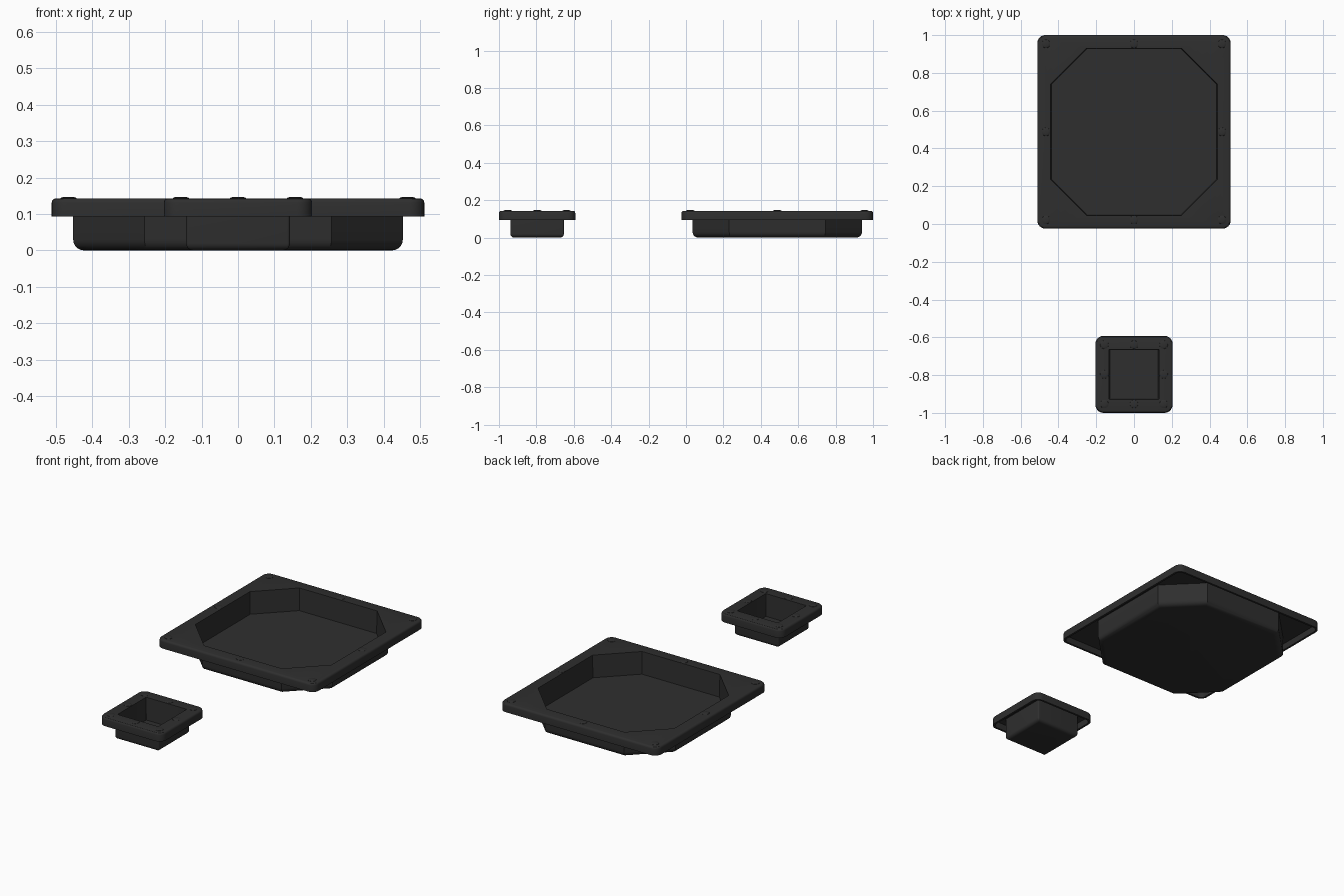
import bpy, bmesh, math

if "Cube" in bpy.data.objects:
    bpy.data.objects.remove(bpy.data.objects["Cube"])

black = bpy.data.materials.new("black_plastic")
black.diffuse_color = (0.028, 0.028, 0.028, 1)
black.use_nodes = True
black.node_tree.nodes["Principled BSDF"].inputs["Base Color"].default_value = black.diffuse_color

N = 7                      # points per corner
TOP, LIP, WALL = 0.143, 0.093, 0.012


def outline(half, corner, rounded):
    """Square outline whose corners are either arcs or straight chamfers."""
    pts = []
    for q in range(4):
        for i in range(N):
            t = i / (N - 1)
            if rounded:
                a = t * math.pi / 2
                x = half - corner + corner * math.cos(a)
                y = half - corner + corner * math.sin(a)
            else:
                x, y = half - corner * t, half - corner * (1 - t)
            for _ in range(q):
                x, y = -y, x
            pts.append((x, y))
    return pts


def finish(bm, name, y):
    bmesh.ops.recalc_face_normals(bm, faces=bm.faces)
    me = bpy.data.meshes.new(name)
    bm.to_mesh(me)
    bm.free()
    me.materials.append(black)
    ob = bpy.data.objects.new(name, me)
    ob.location.y = y
    bpy.context.collection.objects.link(ob)
    bpy.ops.object.select_all(action='DESELECT')
    ob.select_set(True)
    bpy.context.view_layer.objects.active = ob
    bpy.ops.object.shade_smooth_by_angle(angle=math.radians(30))
    return ob


def tray(name, y, rim, basin, cut, rounded, fillet):
    rings = []

    def basin_ring(inset, z):
        c = max(cut - inset * (1 if rounded else 0.586), 0.002)
        rings.append((outline(basin - inset, c, rounded), z))

    def rim_ring(inset, z):
        rings.append((outline(rim - inset, 0.042 - inset, True), z))

    # outside of the basin with a rounded bottom edge
    for i in range(6):
        a = i / 5 * math.pi / 2
        basin_ring(fillet * (1 - math.sin(a)), fillet * (1 - math.cos(a)))
    basin_ring(0, TOP - WALL)
    # hollow rim with a hanging lip and softened top edge
    rim_ring(WALL, TOP - WALL)
    rim_ring(WALL, LIP)
    rim_ring(0, LIP)
    for i in range(4):
        a = i / 3 * math.pi / 2
        rim_ring(0.012 * (1 - math.cos(a)), TOP - 0.012 * (1 - math.sin(a)))
    # inside of the basin
    basin_ring(0.011, TOP)
    basin_ring(0.015, WALL)

    bm = bmesh.new()
    loops = [[bm.verts.new((px, py, z)) for px, py in pts] for pts, z in rings]
    count = 4 * N
    for a, b in zip(loops, loops[1:]):
        for i in range(count):
            j = (i + 1) % count
            bm.faces.new((a[i], a[j], b[j], b[i]))
    bm.faces.new(loops[0])      # underside
    bm.faces.new(loops[-1])     # floor
    finish(bm, name, y)


def studs(name, y, offset):
    """Eight shallow domed fasteners around the rim."""
    bm = bmesh.new()
    for ix in (-1, 0, 1):
        for iy in (-1, 0, 1):
            if ix == iy == 0:
                continue
            prev = None
            for r, z in ((0.023, TOP - 0.002), (0.022, TOP + 0.001),
                         (0.017, TOP + 0.003), (0.009, TOP + 0.004)):
                ring = [bm.verts.new((ix * offset + r * math.cos(k * math.pi / 8),
                                      iy * offset + r * math.sin(k * math.pi / 8), z))
                        for k in range(16)]
                if prev:
                    for k in range(16):
                        m = (k + 1) % 16
                        bm.faces.new((prev[k], prev[m], ring[m], ring[k]))
                prev = ring
            bm.faces.new(prev)
    finish(bm, name, y)


# large tray with an octagonal basin
tray("large_tray", 0.488, 0.512, 0.453, 0.196, False, 0.03)
studs("large_tray_studs", 0.488, 0.466)
# small tray with a square basin
tray("small_tray", -0.796, 0.204, 0.143, 0.008, True, 0.02)
studs("small_tray_studs", -0.796, 0.157)
